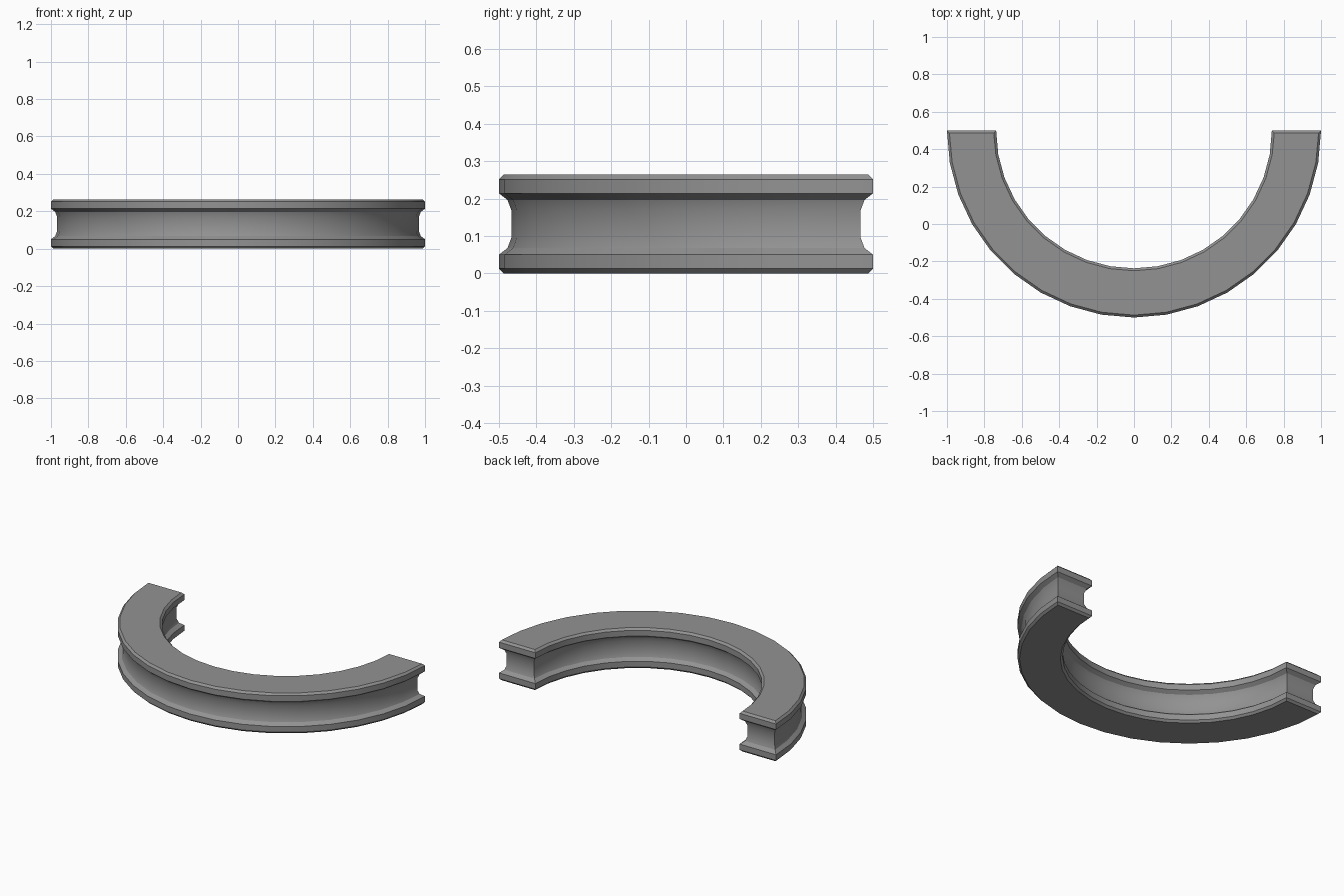
import bpy
import bmesh
import math

cube = bpy.data.objects.get("Cube")
if cube:
    bpy.data.objects.remove(cube, do_unlink=True)

OUTER, INNER, END_Y, SEGMENTS = 1.0, 0.737, 0.5, 18
HEIGHT = 0.264

# Lower half of the moulding: (height, inset from the outline), mirrored upward
half = [(0, 0.013), (0.013, 0), (0.05, 0), (0.068, 0.023), (0.095, 0.033)]
profile = half + [(HEIGHT - z, d) for z, d in reversed(half)]


def arc(radius, inset):
    """Half circle with its two end points pulled in by the inset."""
    points = []
    for i in range(SEGMENTS + 1):
        a = math.pi * (1 + i / SEGMENTS)
        drop = inset if i in (0, SEGMENTS) else 0
        points.append((radius * math.cos(a), END_Y + radius * math.sin(a) - drop))
    return points


def outline(inset):
    return arc(OUTER - inset, inset) + arc(INNER + inset, inset)[::-1]


# Loft the inset outlines up through the profile
bm = bmesh.new()
rings = [[bm.verts.new((x, y, z)) for x, y in outline(d)] for z, d in profile]
count = len(rings[0])
for low, high in zip(rings, rings[1:]):
    for i in range(count):
        j = (i + 1) % count
        bm.faces.new((low[i], low[j], high[j], high[i]))

# Flat top and bottom, one quad per segment
for ring in (rings[0], rings[-1]):
    for i in range(SEGMENTS):
        bm.faces.new((ring[i], ring[i + 1], ring[count - 2 - i], ring[count - 1 - i]))
bmesh.ops.recalc_face_normals(bm, faces=bm.faces)

mesh = bpy.data.meshes.new("curved_moulding")
bm.to_mesh(mesh)
bm.free()
moulding = bpy.data.objects.new("curved_moulding", mesh)
bpy.context.collection.objects.link(moulding)

# Plain grey stone
grey = bpy.data.materials.new("grey_stone")
grey.use_nodes = True
color = (0.29, 0.29, 0.29, 1)
grey.diffuse_color = color
grey.node_tree.nodes["Principled BSDF"].inputs["Base Color"].default_value = color
mesh.materials.append(grey)

# Smooth around the curve, crisp along the moulding edges
bpy.ops.object.select_all(action="DESELECT")
moulding.select_set(True)
bpy.context.view_layer.objects.active = moulding
bpy.ops.object.shade_smooth_by_angle(angle=math.radians(25))
